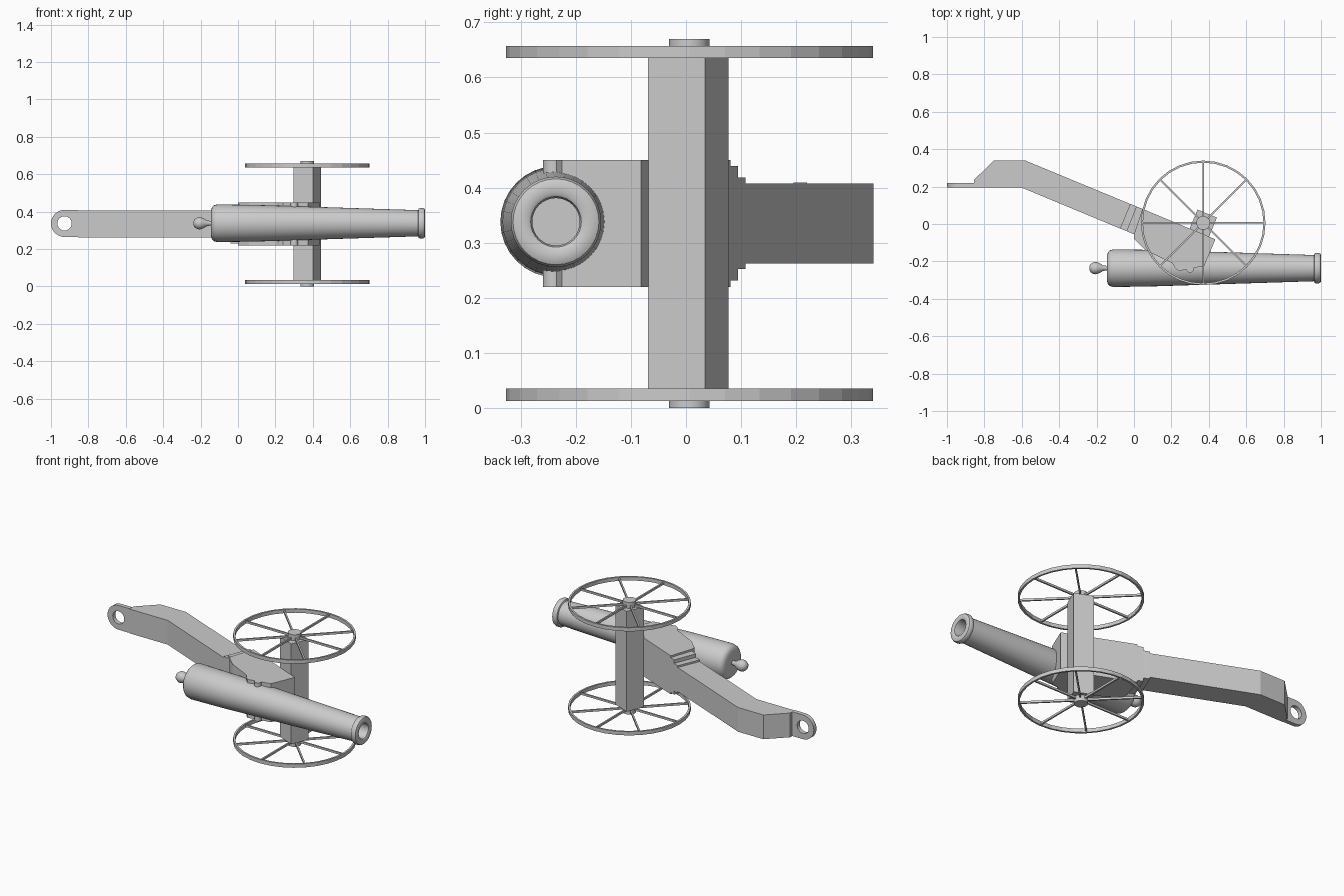
import bpy, bmesh
from math import sin, cos, pi, radians
from mathutils import Matrix

if "Cube" in bpy.data.objects:
    bpy.data.objects.remove(bpy.data.objects["Cube"])

MID = 0.335          # mid-plane of the whole gun, which lies on one wheel
AX, AY = 0.37, 0.006  # axle centre


def finish(name, bm, smooth=False):
    bmesh.ops.recalc_face_normals(bm, faces=bm.faces)
    me = bpy.data.meshes.new(name)
    bm.to_mesh(me)
    bm.free()
    ob = bpy.data.objects.new(name, me)
    bpy.context.collection.objects.link(ob)
    if smooth:
        bpy.ops.object.select_all(action='DESELECT')
        ob.select_set(True)
        bpy.context.view_layer.objects.active = ob
        bpy.ops.object.shade_smooth_by_angle(angle=radians(35))
    return ob


def prism(name, pts, half):
    """Extrude an xy outline symmetrically about the mid-plane."""
    bm = bmesh.new()
    face = bm.faces.new([bm.verts.new((x, y, MID - half)) for x, y in pts])
    ext = bmesh.ops.extrude_face_region(bm, geom=[face])
    verts = [v for v in ext['geom'] if isinstance(v, bmesh.types.BMVert)]
    bmesh.ops.translate(bm, verts=verts, vec=(0, 0, 2 * half))
    return finish(name, bm)


def sweep(bm, rings, closed=False):
    """Join equally long vertex rings with quads."""
    n = len(rings[0])
    for k in range(len(rings) if closed else len(rings) - 1):
        a, b = rings[k], rings[(k + 1) % len(rings)]
        for i in range(n):
            j = (i + 1) % n
            bm.faces.new((a[i], a[j], b[j], b[i]))


def cylinder(bm, r, depth, loc, seg):
    bmesh.ops.create_cone(bm, cap_ends=True, segments=seg, radius1=r, radius2=r,
                          depth=depth, matrix=Matrix.Translation(loc))


def box(bm, size, matrix):
    bmesh.ops.create_cube(bm, size=1, matrix=matrix @ Matrix.Diagonal((*size, 1)))


# Barrel with knob, muzzle ring and bore, turned about x
profile = [(-0.239, 0.008), (-0.233, 0.021), (-0.218, 0.031), (-0.203, 0.033),
           (-0.185, 0.027), (-0.165, 0.015), (-0.145, 0.012), (-0.144, 0.07),
           (-0.139, 0.085), (-0.128, 0.096), (-0.108, 0.101), (0.12, 0.097),
           (0.963, 0.07), (0.966, 0.078), (0.973, 0.082), (0.988, 0.082),
           (0.996, 0.078), (1.0, 0.07), (1.0, 0.052), (0.996, 0.046),
           (0.985, 0.043), (0.92, 0.043)]
bm = bmesh.new()
N = 32
rings = [[bm.verts.new((x, -0.236 + r * cos(2 * pi * i / N), MID + 0.003 + r * sin(2 * pi * i / N)))
          for i in range(N)] for x, r in profile]
sweep(bm, rings)
bm.faces.new(rings[0])
bm.faces.new(rings[-1])
finish("barrel", bm, True)

# Trunnions
bm = bmesh.new()
cylinder(bm, 0.02, 0.23, (0.30, -0.24, MID), 16)
finish("trunnions", bm, True)

# Carriage block, stepped collars and trail
prism("carriage_block", [(0.045, 0.081), (0.435, -0.082), (0.375, -0.225), (0.32, -0.235),
                         (0.29, -0.24), (0.24, -0.252), (0.22, -0.235), (0.205, -0.21),
                         (0.06, -0.138), (0, -0.08), (0, -0.055)], 0.115)
prism("inner_collar", [(0.013, 0.094), (0.045, 0.081), (0, -0.055), (-0.04, -0.038)], 0.104)
prism("outer_collar", [(-0.02, 0.108), (0.013, 0.094), (-0.04, -0.038), (-0.075, -0.024)], 0.083)
prism("trail", [(-0.855, 0.195), (-0.855, 0.236), (-0.75, 0.34), (-0.583, 0.34),
                (-0.02, 0.107), (-0.075, -0.024), (-0.602, 0.195)], 0.0725)

# Towing eye: plate with one round end and a hole
bm = bmesh.new()
R, HOLE, CX = 0.0725, 0.038, -0.9275


def eye_ring(y, hole):
    ring = []
    for i in range(N):
        c, s = cos(2 * pi * i / N), sin(2 * pi * i / N)
        r = HOLE if hole else (R if c < 0 else R / max(abs(c), abs(s)))
        ring.append(bm.verts.new((CX + r * c, y, MID + 0.002 + r * s)))
    return ring


sweep(bm, [eye_ring(0.195, False), eye_ring(0.22, False),
           eye_ring(0.22, True), eye_ring(0.195, True)], True)
finish("towing_eye", bm)

# Axle beam, turned to follow the trail
bm = bmesh.new()
box(bm, (0.112, 0.112, 0.60),
    Matrix.Translation((AX, AY - 0.002, MID)) @ Matrix.Rotation(radians(-22.5), 4, 'Z'))
finish("axle_beam", bm)

# Wheels: rim, eight spokes and hub
for side, name in ((-1, "lower"), (1, "upper")):
    zc = MID + side * 0.311
    bm = bmesh.new()
    sweep(bm, [[bm.verts.new((AX + r * cos(2 * pi * i / N), AY + r * sin(2 * pi * i / N), zc + z))
                for i in range(N)]
               for r, z in ((0.333, -0.011), (0.333, 0.011), (0.322, 0.011), (0.322, -0.011))], True)
    finish(name + "_wheel_rim", bm)
    bm = bmesh.new()
    for k in range(8):
        box(bm, (0.30, 0.009, 0.012), Matrix.Translation((AX, AY, zc)) @
            Matrix.Rotation(k * pi / 4, 4, 'Z') @ Matrix.Translation((0.176, 0, 0)))
    finish(name + "_wheel_spokes", bm)
    bm = bmesh.new()
    cylinder(bm, 0.037, 0.04, (AX, AY, MID + side * 0.315), 16)
    finish(name + "_wheel_hub", bm, True)
